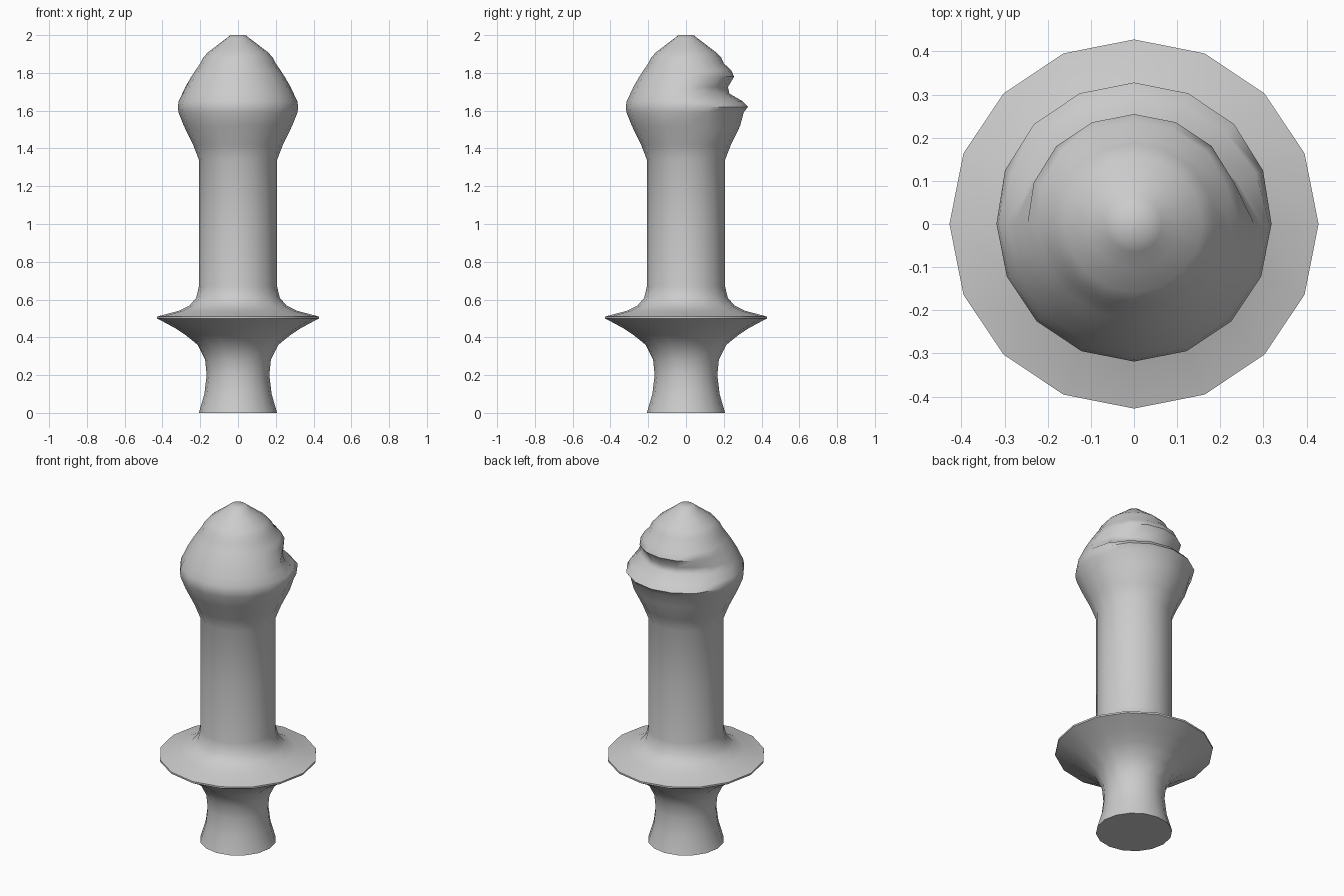
import bpy, bmesh, math

if "Cube" in bpy.data.objects:
    bpy.data.objects.remove(bpy.data.objects["Cube"])

SIDES = 16
# Profile rows: z, radius, radius at the back (where the groove is cut)
profile = [
    (0.00, 0.207, None), (0.10, 0.178, None), (0.20, 0.166, None), (0.28, 0.174, None),
    (0.36, 0.213, None), (0.41, 0.275, None), (0.45, 0.335, None), (0.50, 0.428, None),
    (0.51, 0.428, None), (0.54, 0.315, None), (0.57, 0.255, None), (0.61, 0.221, None),
    (0.67, 0.207, None), (1.00, 0.207, None), (1.34, 0.207, None), (1.42, 0.238, None),
    (1.52, 0.287, None), (1.59, 0.315, 0.305), (1.62, 0.319, 0.328), (1.65, 0.314, 0.300),
    (1.69, 0.295, 0.230), (1.725, 0.279, 0.222), (1.78, 0.247, 0.255), (1.815, 0.224, 0.238),
    (1.85, 0.200, 0.200), (1.88, 0.185, 0.187), (1.91, 0.158, None), (1.95, 0.105, None),
    (1.98, 0.065, None), (2.00, 0.040, None),
]

# Turned body with a groove across the back of the head
bm = bmesh.new()
rings = []
for z, r, back in profile:
    ring = []
    for i in range(SIDES):
        a = 2 * math.pi * i / SIDES
        w = min(1, max(0, math.sin(a)) / 0.7)   # 1 at the back, fading to the sides
        rad = r + w * ((back if back else r) - r)
        ring.append(bm.verts.new((rad * math.cos(a), rad * math.sin(a), z)))
    rings.append(ring)
for lo, hi in zip(rings, rings[1:]):
    for i in range(SIDES):
        j = (i + 1) % SIDES
        bm.faces.new((lo[i], lo[j], hi[j], hi[i]))

# Flat caps
bm.faces.new(rings[0][::-1])
bm.faces.new(rings[-1])

mesh = bpy.data.meshes.new("turned_post")
bm.to_mesh(mesh)
bm.free()
post = bpy.data.objects.new("turned_post", mesh)
bpy.context.collection.objects.link(post)
bpy.context.view_layer.objects.active = post
post.select_set(True)
bpy.ops.object.shade_smooth_by_angle(angle=math.radians(50))
